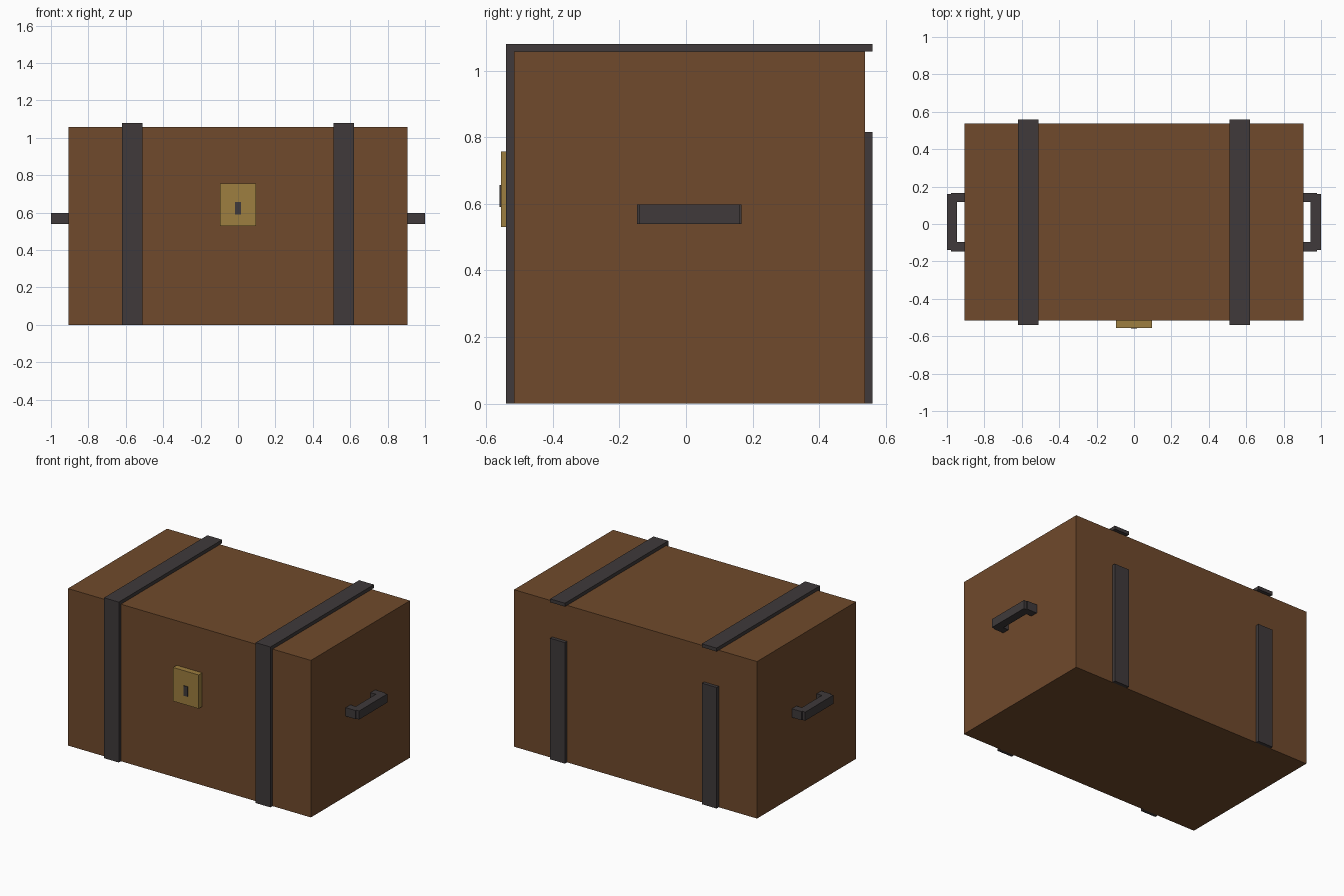
import bpy

default = bpy.data.objects.get("Cube")
if default:
    bpy.data.objects.remove(default, do_unlink=True)


def material(name, colour):
    mat = bpy.data.materials.new(name)
    mat.use_nodes = True
    rgba = (*colour, 1)
    mat.diffuse_color = rgba
    bsdf = next(n for n in mat.node_tree.nodes if n.type == 'BSDF_PRINCIPLED')
    bsdf.inputs["Base Color"].default_value = rgba
    return mat


wood = material("brown wood", (0.162, 0.068, 0.025))
iron = material("dark iron", (0.05, 0.042, 0.043))
brass = material("brass", (0.34, 0.21, 0.05))


def box(name, xs, ys, zs, mat):
    """Box from its low and high limits along each axis."""
    spans = (xs, ys, zs)
    bpy.ops.mesh.primitive_cube_add(size=1, location=[(a + b) / 2 for a, b in spans])
    obj = bpy.context.object
    obj.name = name
    obj.scale = [abs(b - a) for a, b in spans]
    bpy.ops.object.transform_apply(location=False, rotation=False, scale=True)
    obj.data.materials.append(mat)
    return obj


HALF_WIDTH, FRONT, BACK, TOP = 0.905, -0.517, 0.537, 1.057
OUT_FRONT, OUT_BACK, OUT_TOP = -0.54, 0.56, 1.08

# Chest body
box("chest_body", (-HALF_WIDTH, HALF_WIDTH), (FRONT, BACK), (0, TOP), wood)

for side, label in ((1, "left"), (-1, "right")):
    # Iron straps
    strap_x = (side * 0.51, side * 0.62)
    box(f"{label}_front_strap", strap_x, (OUT_FRONT, FRONT), (0, TOP), iron)
    box(f"{label}_top_strap", strap_x, (OUT_FRONT, OUT_BACK), (TOP, OUT_TOP), iron)
    box(f"{label}_back_strap", strap_x, (BACK, OUT_BACK), (0, 0.815), iron)

    # Carrying handle: grip and two arms
    handle_z = (0.54, 0.598)
    box(f"{label}_handle_grip", (side * 0.945, side), (-0.14, 0.16), handle_z, iron)
    for end, arm_y in (("front", (-0.147, -0.097)), ("back", (0.117, 0.167))):
        box(f"{label}_handle_{end}_arm", (side * HALF_WIDTH, side * 0.978),
            arm_y, handle_z, iron)

# Lock plate and keyhole
box("lock_plate", (-0.095, 0.095), (-0.555, FRONT), (0.53, 0.757), brass)
box("keyhole", (-0.015, 0.015), (-0.56, -0.555), (0.59, 0.657), iron)
